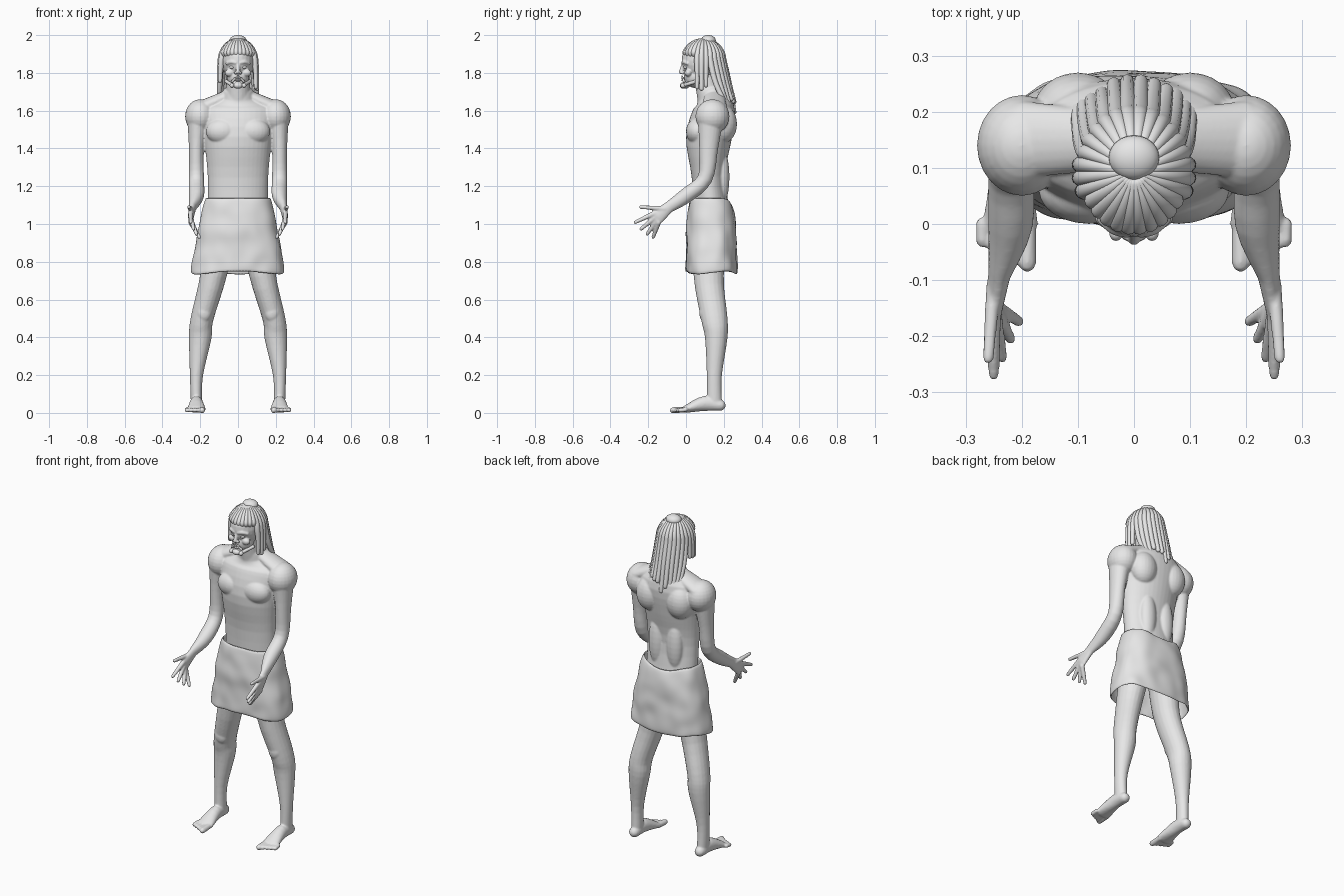
import bpy, bmesh, random
from math import sin, cos, pi, radians, copysign
from mathutils import Vector, Matrix, noise

random.seed(4)
if "Cube" in bpy.data.objects:
    bpy.data.objects.remove(bpy.data.objects["Cube"])

grey = bpy.data.materials.new("plain grey")
grey.use_nodes = True
COLOUR = (0.8, 0.8, 0.8, 1)
grey.diffuse_color = COLOUR
grey.node_tree.nodes["Principled BSDF"].inputs["Base Color"].default_value = COLOUR

X_AXIS, Y_AXIS, Z_AXIS = Matrix.Identity(3)
SIDES = (1, -1)


def skin(bm, rings, capped=True):
    """Join successive rings of points with quads."""
    loops = [[bm.verts.new(point) for point in ring] for ring in rings]
    count = len(loops[0])
    for lower, upper in zip(loops, loops[1:]):
        for i in range(count):
            j = (i + 1) % count
            bm.faces.new((lower[i], lower[j], upper[j], upper[i]))
    if capped:
        bm.faces.new(loops[0][::-1])
        bm.faces.new(loops[-1])


def flowing(stations, steps=4):
    """Interpolate the stations with a smooth spline."""
    padded = [stations[0], *stations, stations[-1]]
    result = []
    for before, start, end, after in zip(padded, padded[1:], padded[2:], padded[3:]):
        for step in range(steps):
            t = step / steps
            slope_in, slope_out = (end - before) / 2, (after - start) / 2
            bend = start + (end - start) * t * t * (3 - 2 * t)
            result.append(bend + slope_in * t * (1 - t) ** 2 - slope_out * t * t * (1 - t))
    return result + [stations[-1]]


def tube(bm, stations, side=1, ref=X_AXIS, sides=20):
    """Round-ended smooth tube; a station is x, y, z, width and optional depth."""
    rows = flowing([Vector((*s[:4], s[-1])) for s in stations])
    path = [(Vector((r[0] * side, r[1], r[2])), r[3], r[4]) for r in rows]

    def rounded(end, inner):
        centre, wide, deep = end
        out = (centre - inner[0]).normalized() * min(wide, deep)
        return [(centre + out * sin(a), wide * cos(a), deep * cos(a))
                for a in map(radians, (30, 60, 80))]

    tail = rounded(path[-1], path[-2])
    path = rounded(path[0], path[1])[::-1] + path + tail
    rings = []
    for i, (centre, wide, deep) in enumerate(path):
        ahead, behind = path[min(i + 1, len(path) - 1)][0], path[max(i - 1, 0)][0]
        along = (ahead - behind).normalized()
        across = (ref - along * ref.dot(along)).normalized()
        normal = along.cross(across)
        angles = [2 * pi * k / sides for k in range(sides)]
        rings.append([centre + across * wide * cos(a) + normal * deep * sin(a) for a in angles])
    skin(bm, rings)


def ball(bm, centre, size, side=1):
    place = Matrix.Translation((centre[0] * side, centre[1], centre[2]))
    bmesh.ops.create_uvsphere(bm, u_segments=24, v_segments=14, radius=1,
                              matrix=place @ Matrix.Diagonal((*size, 1)))


def finish(bm, name, voxel=0, rounds=0):
    """Turn the bmesh into an object, optionally fused and softened."""
    bmesh.ops.recalc_face_normals(bm, faces=bm.faces)
    mesh = bpy.data.meshes.new(name)
    bm.to_mesh(mesh)
    bm.free()
    mesh.materials.append(grey)
    for face in mesh.polygons:
        face.use_smooth = True
    part = bpy.data.objects.new(name, mesh)
    bpy.context.collection.objects.link(part)
    if voxel:
        fuse = part.modifiers.new("fuse", 'REMESH')
        fuse.mode = 'VOXEL'
        fuse.voxel_size = voxel
        fuse.use_smooth_shade = True
        soften = part.modifiers.new("soften", 'SMOOTH')
        soften.factor = .5
        soften.iterations = rounds
    return part


# Torso and neck
body = bmesh.new()
tube(body, [(0, .14, 1, .16, .1), (0, .12, 1.25, .16, .09), (0, .12, 1.45, .18, .12),
            (0, .15, 1.6, .2, .11), (0, .14, 1.67, .09, .08)], sides=40)
tube(body, [(0, .14, 1.6, .07), (0, .1, 1.8, .06)])

for side in SIDES:
    # Chest, shoulder blade, back muscle, shoulder and neck slope
    ball(body, (.08, .06, 1.49), (.09, .06, .07), side)
    ball(body, (.1, .2, 1.53), (.08, .07, .1), side)
    ball(body, (.06, .19, 1.25), (.05, .04, .15), side)
    ball(body, (.2, .14, 1.57), (.08, .09, .09), side)
    tube(body, [(.03, .15, 1.69, .05, .03), (.2, .15, 1.61, .07, .04)], side, Y_AXIS)

    # Arm and palm
    wrist = (.24, -.09, 1.09, .02, .03)
    tube(body, [(.21, .13, 1.57, .06, .07), (.22, .12, 1.4, .04, .05), (.22, .1, 1.24, .04),
                (.22, 0, 1.15, .04), wrist], side)
    tube(body, [wrist, (.25, -.15, 1.04, .015, .04)], side)

    # Thumb, then four fingers fanning downwards and inwards
    tube(body, [(.25, -.11, 1.08, .014), (.26, -.24, 1.09, .01)], side, sides=12)
    for k in range(4):
        droop = radians(25 + 15 * k)
        length = .12 - .012 * k
        knuckle = Vector((.25, -.16 + .005 * k, 1.06 - .017 * k))
        tip = knuckle + Vector((-.015 * k, -length * cos(droop), -length * sin(droop)))
        tube(body, [(*knuckle, .014), (*tip, .01)], side, sides=12)

    # Leg, kneecap and foot
    tube(body, [(.09, .14, 1, .09, .1), (.13, .12, .73, .07, .08), (.19, .15, .5, .06, .07),
                (.2, .16, .4, .06), (.22, .15, .2, .035, .04), (.22, .15, .06, .03, .04)], side)
    ball(body, (.18, .1, .53), (.04, .03, .05), side)
    tube(body, [(.22, .18, .04, .03), (.22, .1, .05, .035, .04), (.22, 0, .02, .05, .02)], side)

    # Toes, big one on the inside
    for k in range(5):
        x, thick = .19 + .02 * k, .012 if k else .016
        tube(body, [(x, 0, .018, thick), (x, -.07 + .01 * k, .014, thick)], side, sides=12)
finish(body, "body", .005, 5)

# Wrapped skirt with uneven cloth and a lowered back edge
skirt = bmesh.new()
rings, rows, columns = [], 12, 72
for row in range(rows + 1):
    t = row / rows
    swell = 1 - (1 - t) ** 4
    width = .17 + .08 * t ** .8
    front, back = .02 * (1 - swell), .24 + .03 * swell
    middle, depth = (back + front) / 2, (back - front) / 2
    ring = []
    for column in range(columns):
        a = 2 * pi * column / columns
        c, s = cos(a), sin(a)
        x, y = (copysign(abs(v) ** .8, v) for v in (c, s))
        point = Vector((x * width, middle + y * depth, 1.14 - .4 * t))
        wrinkle = .012 * noise.noise(point * 13) * (.5 + t / 2)
        lift = .008 * t ** 4 * sin(3 * a) - .03 * (1 - t) ** 3 * max(0, s) ** 6
        ring.append(point + Vector((c * wrinkle, s * wrinkle, lift)))
    rings.append(ring)
skin(skirt, rings, capped=False)
cloth = finish(skirt, "skirt")
thickness = cloth.modifiers.new("thickness", 'SOLIDIFY')
thickness.thickness = .01
thickness.offset = -1
rounding = cloth.modifiers.new("rounding", 'SUBSURF')
rounding.levels = rounding.render_levels = 1

# Head: skull, jaw, chin, nose, nostrils, cheeks, ears and brows
head = bmesh.new()
ball(head, (0, .087, 1.865), (.086, .11, .11))
ball(head, (0, .05, 1.78), (.06, .06, .06))
ball(head, (0, 0, 1.737), (.03, .02, .02))
tube(head, [(0, -.012, 1.85, .009), (0, -.026, 1.806, .012)], sides=12)
for side in SIDES:
    ball(head, (.012, -.02, 1.8), (.01, .01, .008), side)
    ball(head, (.045, .012, 1.8), (.025, .02, .02), side)
    ball(head, (.086, .085, 1.83), (.012, .02, .035), side)
    tube(head, [(.012, -.015, 1.853, .01), (.035, -.01, 1.858, .01), (.058, .008, 1.85, .009)],
         side, Z_AXIS, 12)
finish(head, "head", .004, 3)

face = bmesh.new()
for side in SIDES:
    ball(face, (.032, 0, 1.83), (.014, .013, .009), side)
for height in (1.772, 1.761):
    ball(face, (0, -.014, height), (.022, .01, .006))
finish(face, "eyes_and_lips")

# Beard: chin tuft, moustache ends and braided jaw line
beard = bmesh.new()
ball(beard, (0, -.013, 1.733), (.026, .02, .017))
for side in SIDES:
    tube(beard, [(.003, -.02, 1.782, .004), (.03, -.01, 1.755, .007)], side, Y_AXIS, 10)
    ball(beard, (.032, -.016, 1.733), (.012, .014, .013), side)
    tube(beard, [(.03, -.012, 1.735, .01), (.062, .055, 1.755, .01)], side, Z_AXIS, 10)
finish(beard, "beard")

# Hair: knot on the crown with locks radiating over the skull
hair = bmesh.new()
ball(hair, (0, .118, 1.972), (.045, .04, .028))
locks, bends = 28, 4
for lock in range(locks):
    turn = 2 * pi * (lock + .5) / locks
    dx, dy = sin(turn), -cos(turn)
    fringe, behind = dy < -.47, dy > .26
    lowest = 24 if fringe else 0
    path = []
    for bend in range(bends + 1):
        rise = radians(78 + (lowest - 78) * bend / bends)
        x, y = .093 * dx * cos(rise), .094 + .106 * dy * cos(rise)
        path.append((x, y, 1.865 + .112 * sin(rise), .008 + .002 * bend))
    if fringe:
        path.append((x, y, 1.9, .0145))
    elif behind:
        end = random.uniform(1.57, 1.67)
        path += [(x * 1.1, y + .03, 1.74, .014), (x * 1.16, max(y + .055, .235), end, .0125)]
    else:
        end = random.uniform(1.71, 1.77)
        path += [(x * 1.06, y, 1.81, .013), (x * 1.08, y, end, .011)]
    tube(hair, path, 1, Vector((cos(turn), sin(turn), 0)), 12)
finish(hair, "hair_locks")
